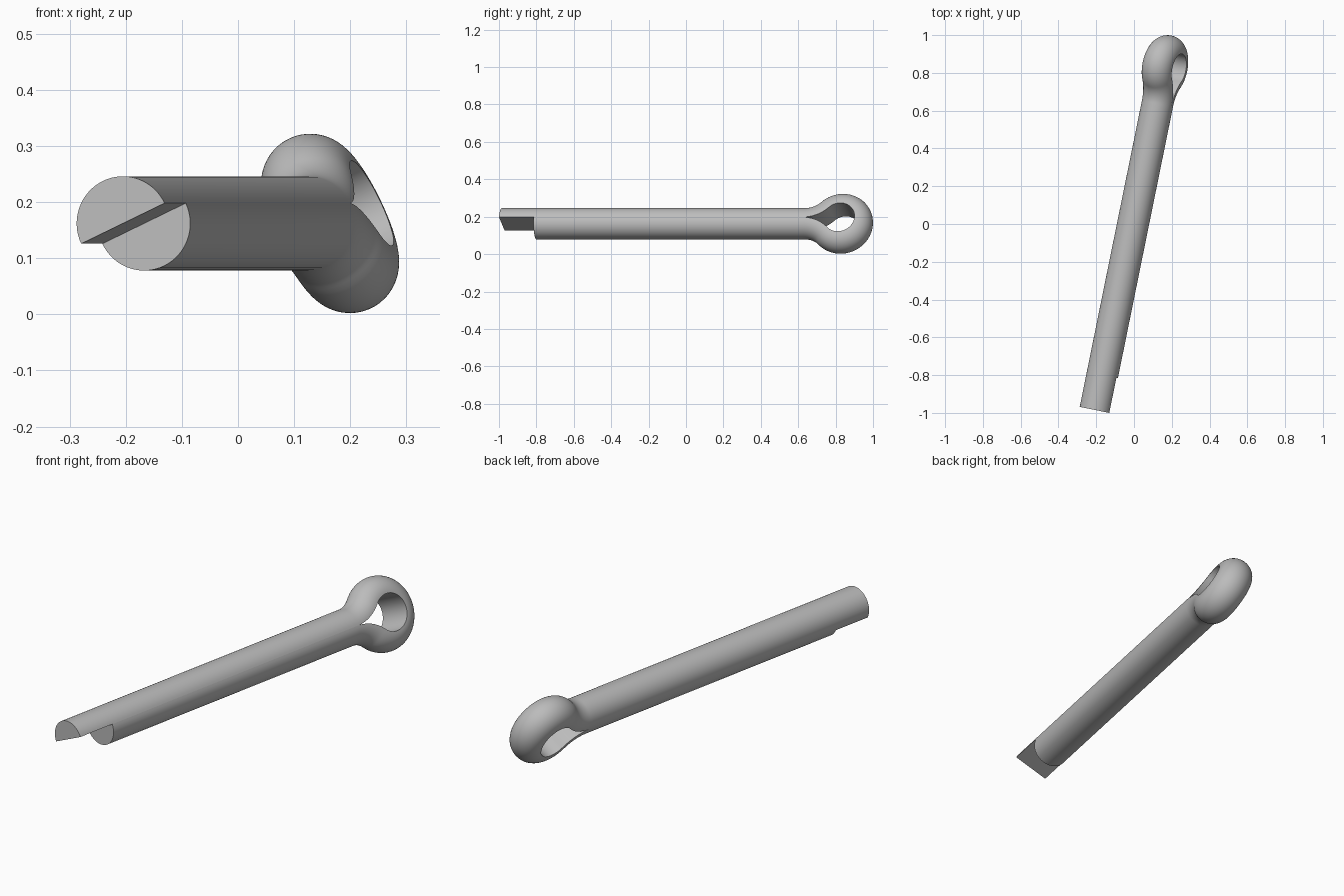
import bpy, bmesh
from math import sin, cos, pi, radians, atan2
from mathutils import Vector

if "Cube" in bpy.data.objects:
    bpy.data.objects.remove(bpy.data.objects["Cube"], do_unlink=True)

# Main dimensions
R_WIRE = 0.084      # radius of the half-round wire
R_EYE = 0.084       # inner radius of the eye
NECK = 0.20         # distance from eye centre to where the legs part
R_NECK = (NECK**2 - R_EYE**2) / (2 * R_EYE)   # fillet tangent to leg and eye
LONG_LEG, SHORT_LEG = 1.855, 1.665
CENTRE = Vector((0.164, 0.833, 0.162))

# Pin frame: along the shank, across the split, and out of the split
yaw, roll = radians(11.48), radians(25.5)
along = Vector((sin(yaw), cos(yaw), 0))
side = Vector((cos(yaw), -sin(yaw), 0))
up = Vector((0, 0, 1))
across = side * cos(roll) + up * sin(roll)
out = up * cos(roll) - side * sin(roll)


def half_path(leg):
    """Leg tip, neck fillet, then a quarter-plus of the eye: (u, v, normal angle)."""
    pts = [(-leg, 0, pi / 2)]
    end = atan2(R_NECK, -NECK)
    for i in range(17):
        a = pi / 2 + (end - pi / 2) * i / 16
        pts.append((-NECK - R_NECK * cos(a), R_NECK - R_NECK * sin(a), a))
    for i in range(1, 33):
        a = end * (1 - i / 32)
        pts.append((R_EYE * cos(a), R_EYE * sin(a), a))
    return pts


# One continuous wire: long leg, round the eye, back along the short leg
lower = [(u, -v, -a) for u, v, a in reversed(half_path(SHORT_LEG))]
path = half_path(LONG_LEG) + lower[1:]

bm = bmesh.new()
SEG = 32
rings = []
for u, v, a in path:
    base = CENTRE + along * u + out * v
    normal = along * cos(a) + out * sin(a)
    rings.append([bm.verts.new(base + across * (R_WIRE * cos(pi * k / SEG))
                               + normal * (R_WIRE * sin(pi * k / SEG)))
                  for k in range(SEG + 1)])
for r0, r1 in zip(rings, rings[1:]):
    for k in range(SEG + 1):
        j = (k + 1) % (SEG + 1)
        bm.faces.new((r0[k], r0[j], r1[j], r1[k]))
bm.faces.new(rings[0])
bm.faces.new(rings[-1])
bmesh.ops.recalc_face_normals(bm, faces=bm.faces)

mesh = bpy.data.meshes.new("split_pin")
bm.to_mesh(mesh)
bm.free()
pin = bpy.data.objects.new("split_pin", mesh)
bpy.context.collection.objects.link(pin)

# Plain grey metal
grey = (0.5, 0.5, 0.5, 1)
mat = bpy.data.materials.new("grey_metal")
mat.use_nodes = True
mat.diffuse_color = grey
mat.node_tree.nodes["Principled BSDF"].inputs["Base Color"].default_value = grey
mesh.materials.append(mat)

bpy.ops.object.select_all(action="DESELECT")
pin.select_set(True)
bpy.context.view_layer.objects.active = pin
bpy.ops.object.shade_smooth_by_angle(angle=radians(35))
